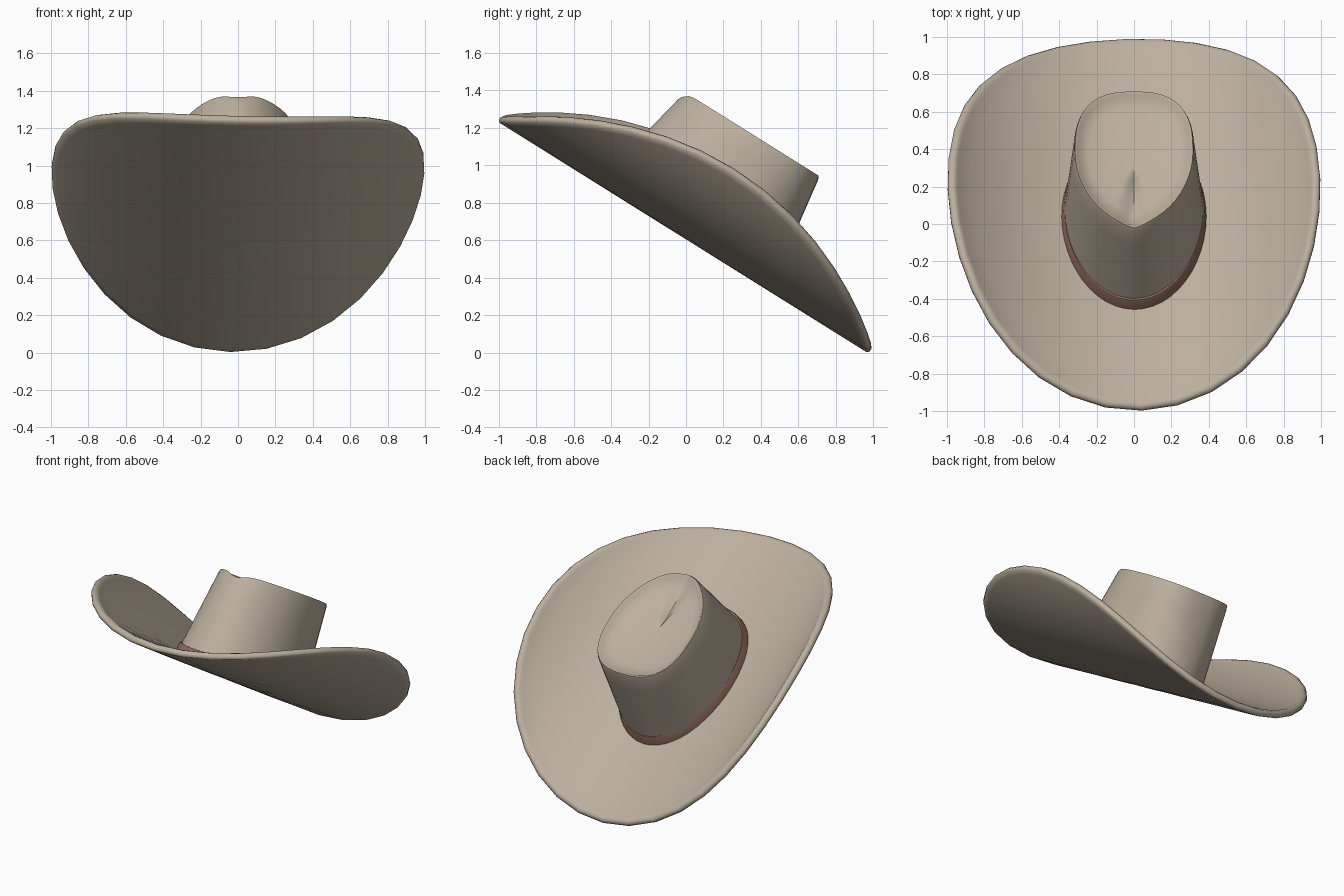
import bpy, bmesh, math
from mathutils import Matrix, Euler

if "Cube" in bpy.data.objects:
    bpy.data.objects.remove(bpy.data.objects["Cube"])

R = 1.38                      # radius of the brim's sideways curl
TILT = Matrix.Translation((0, -0.015, 0.615)) @ Euler((math.radians(-32), 0, 0)).to_matrix().to_4x4()


def material(name, color):
    m = bpy.data.materials.new(name)
    m.diffuse_color = (*color, 1)
    m.use_nodes = True
    m.node_tree.nodes["Principled BSDF"].inputs["Base Color"].default_value = m.diffuse_color
    return m


def curl(x):
    return R - math.sqrt(R * R - x * x)


def loft(name, rings, mat, matrix, start=None, end=None, closed=False, angle=35):
    """Skin a list of equal-length rings; optional pole points close the ends."""
    bm = bmesh.new()
    vs = [[bm.verts.new(p) for p in ring] for ring in rings]
    n = len(vs[0])
    pairs = list(zip(vs, vs[1:])) + ([(vs[-1], vs[0])] if closed else [])
    for a, b in pairs:
        for i in range(n):
            j = (i + 1) % n
            bm.faces.new((a[i], a[j], b[j], b[i]))
    for pole, ring in ((start, vs[0]), (end, vs[-1])):
        if pole:
            c = bm.verts.new(pole)
            for i in range(n):
                bm.faces.new((c, ring[i], ring[(i + 1) % n]))
    bmesh.ops.recalc_face_normals(bm, faces=bm.faces[:])
    me = bpy.data.meshes.new(name)
    bm.to_mesh(me)
    bm.free()
    me.materials.append(mat)
    ob = bpy.data.objects.new(name, me)
    bpy.context.collection.objects.link(ob)
    ob.matrix_world = matrix
    bpy.ops.object.select_all(action='DESELECT')
    ob.select_set(True)
    bpy.context.view_layer.objects.active = ob
    bpy.ops.object.shade_smooth_by_angle(angle=math.radians(angle))
    return ob


felt = material("felt", (0.50, 0.43, 0.34))
leather = material("leather", (0.27, 0.15, 0.11))

# Brim: a thick oval disc bent round the front-to-back axis
SEG = 36


def brim_point(r, a, h):
    s = 1.125 * r * math.sin(a) / R
    return ((R - h) * math.sin(s), -1.167 * r * math.cos(a), R - (R - h) * math.cos(s))


inner = [0.15, 0.3, 0.45, 0.6, 0.75, 0.88, 0.96]
profile = [(r, 0) for r in inner] + [(0.99, 0.0), (1.0, 0.012), (1.0, 0.028), (0.992, 0.042), (0.975, 0.047)]
profile += [(r, 0.045) for r in reversed(inner)]
rings = [[brim_point(r, 2 * math.pi * i / SEG, h) for i in range(SEG)] for r, h in profile]
yaw = Matrix.Rotation(math.radians(2), 4, 'Z')
loft("brim", rings, felt, TILT @ yaw, start=(0, 0, 0), end=(0, 0, 0.045), angle=60)

# Crown: oval base rising to a top that is pinched at the front, square at the back
N = 48
ANGLES = [2 * math.pi * i / N for i in range(N)]


def base_outline(a, grow=0.0):
    x, y = (0.378 + grow) * math.sin(a), -(0.54 + grow) * math.cos(a)
    return x, y, curl(x) + 0.02


def top_outline(a):
    s, c = math.sin(a), math.cos(a)
    if c > 0:
        x, y = 0.32 * s, 0.06 - 0.47 * (1 - 0.12 * abs(s) - 0.88 * (1 - c))
        return x, y, 0.66 - 0.03 * math.exp(-(x / 0.07) ** 2)
    return math.copysign(0.32 * abs(s) ** 0.75, s), 0.06 + 0.385 * abs(c) ** 0.75, 0.66


def wall(a, t):
    return tuple(p + (q - p) * t for p, q in zip(base_outline(a), top_outline(a)))


def dish(a, k, drop):
    x, y, z = top_outline(a)
    return x * k, 0.04 + (y - 0.04) * k, z - drop


rings = [[wall(a, t) for a in ANGLES] for t in (0, 0.2, 0.4, 0.6, 0.8, 0.97)]
for k, drop in ((0.985, -0.003), (0.95, 0.002), (0.91, 0.02), (0.75, 0.036), (0.5, 0.048), (0.25, 0.055)):
    rings.append([dish(a, k, drop) for a in ANGLES])
loft("crown", rings, felt, TILT, end=(0, 0.04, 0.6), angle=40)

# Band: a thin strap following the crown's foot
def band_point(a, t, off):
    x, y, z = base_outline(a, off - 0.02 * t)
    return x, y, z + 0.09 * t


section = [(0, 0.015), (0.9, 0.016), (1, 0.012), (1, -0.01), (0, -0.01)]
loft("hat_band", [[band_point(a, t, o) for a in ANGLES] for t, o in section],
     leather, TILT, closed=True)
